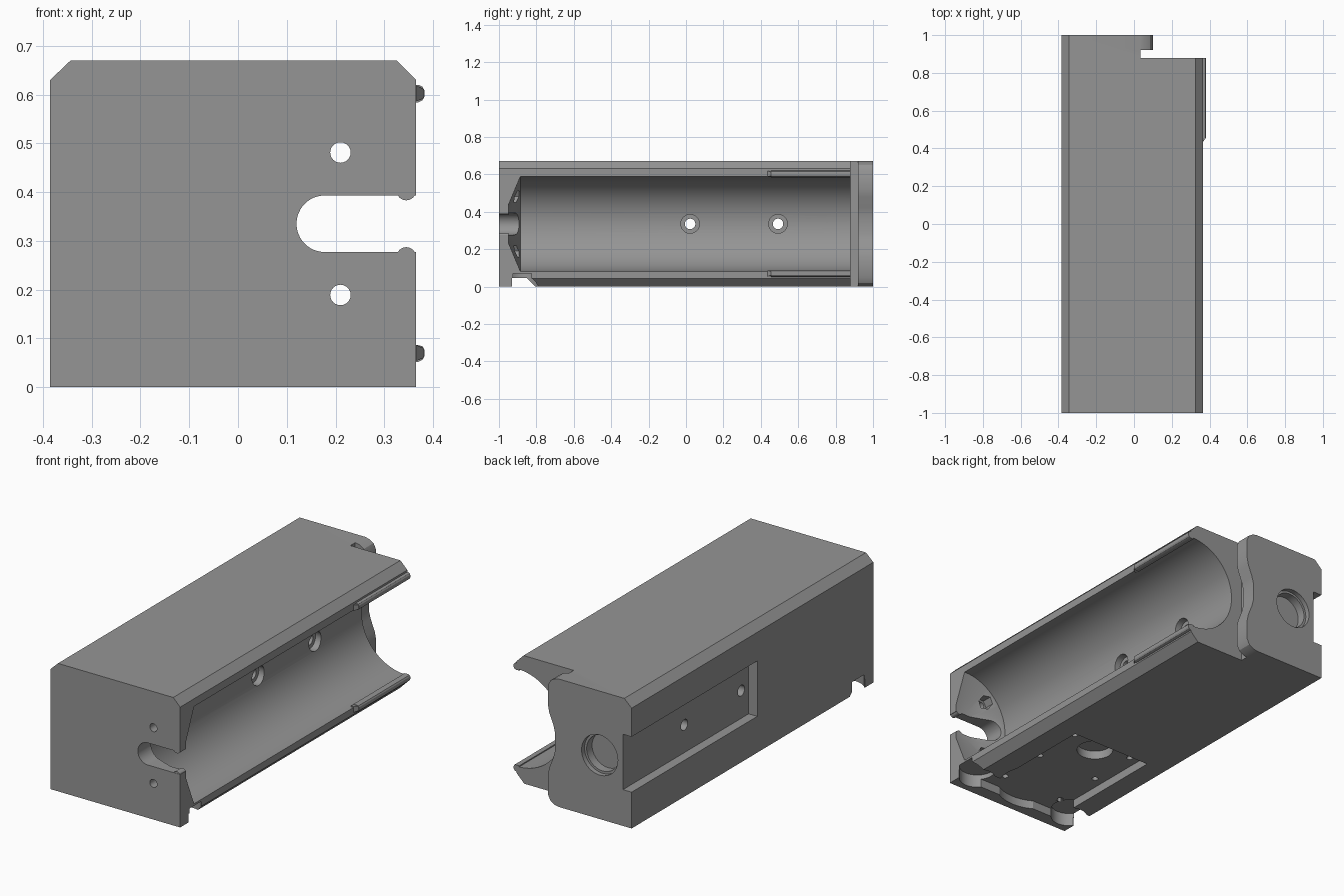
import bpy, bmesh, math
from mathutils import Vector

if "Cube" in bpy.data.objects:
    bpy.data.objects.remove(bpy.data.objects["Cube"])

grey = bpy.data.materials.new("grey plastic")
grey.diffuse_color = (0.30, 0.30, 0.30, 1)
grey.use_nodes = True
grey.node_tree.nodes["Principled BSDF"].inputs["Base Color"].default_value = grey.diffuse_color
AXES = {'x': lambda a, b, d: (d, a, b), 'y': lambda a, b, d: (a, d, b), 'z': lambda a, b, d: (a, b, d)}


def prism(name, pts, axis, d0, d1, pts2=None):
    """Solid between two matching outlines at d0 and d1 along an axis."""
    bm = bmesh.new()
    f = AXES[axis]
    a = [bm.verts.new(f(*p, d0)) for p in pts]
    b = [bm.verts.new(f(*p, d1)) for p in (pts2 or pts)]
    n = len(a)
    bm.faces.new(a)
    bm.faces.new(b[::-1])
    for i in range(n):
        bm.faces.new((a[i], b[i], b[(i + 1) % n], a[(i + 1) % n]))
    bmesh.ops.recalc_face_normals(bm, faces=bm.faces)
    me = bpy.data.meshes.new(name)
    bm.to_mesh(me)
    bm.free()
    me.materials.append(grey)
    ob = bpy.data.objects.new(name, me)
    bpy.context.collection.objects.link(ob)
    return ob


def ring(cu, cv, r, n=40, start=0.0):
    return [(cu + r * math.cos(start + 2 * math.pi * i / n),
             cv + r * math.sin(start + 2 * math.pi * i / n)) for i in range(n)]


def rect(u0, u1, v0, v1):
    return [(u0, v0), (u1, v0), (u1, v1), (u0, v1)]


L, R, TOP, MID = -0.385, 0.365, 0.67, 0.335

# Main block with chamfered top edges
body = prism("body", [(L, 0), (R, 0), (R, 0.63), (0.325, TOP), (-0.343, TOP), (L, 0.63)], 'y', -1, 1)


def cut(*args):
    c = prism(*args)
    c.hide_render = True
    c.hide_viewport = False
    m = body.modifiers.new(c.name, 'BOOLEAN')
    m.operation = 'DIFFERENCE'
    m.solver = 'EXACT'
    m.object = c
    bpy.context.view_layer.objects.active = body
    bpy.ops.object.modifier_apply(modifier=m.name)
    bpy.data.objects.remove(c, do_unlink=True)


# Open back corner, neck groove and pinched end plate
cut("neck_cut", rect(0.035, 0.6, -0.1, 0.8), 'y', 0.88, 0.92)
half = [(0.03, -0.001), (0.06, 0.005), (0.085, 0.02), (0.10, 0.05), (0.10, 0.15),
        (0.092, 0.19), (0.068, 0.25), (0.058, 0.29)]
edge = half + [(x, TOP - z) for x, z in half[::-1]]
cut("end_plate_cut", edge + [(0.03, 0.8), (0.6, 0.8), (0.6, -0.1), (0.03, -0.1)], 'y', 0.91, 1.1)

# Round cradle with a tapered front end
CX, BR = 0.356, 0.255
cut("cradle", ring(CX, MID, BR, 96), 'y', -0.885, 0.90)
cut("taper", ring(CX, MID, 0.10, 96), 'y', -0.95, -0.8849, ring(CX, MID, BR, 96))

# Slot in the front wall
h = 0.058
arc = [(0.178 + h * math.cos(t), MID + h * math.sin(t))
       for t in [math.radians(90 + 180 * i / 24) for i in range(25)]]
cut("front_slot", arc + [(0.5, MID - h), (0.5, MID + h)], 'y', -1.1, -0.88)

# Screw holes with hexagonal nut pockets
for s in (-1, 1):
    z = MID + s * 0.146
    cut("screw_hole", ring(0.21, z, 0.021, 24), 'y', -1.1, -0.8)
    cut("nut_pocket", ring(0.21, z, 0.036, 6), 'y', -0.945, -0.86)

# Pocket on the left side and two holes through to the cradle
cut("side_pocket", rect(-0.04, 1.1, 0.19, 0.48), 'x', -0.5, -0.335)
for y in (0.022, 0.492):
    cut("through_hole", ring(y, MID, 0.028, 32), 'x', -0.5, 0.3)
    cut("counterbore", ring(y, MID, 0.05, 32), 'x', 0.07, 0.3)

# Stepped round socket in the back end
cut("socket_rim", ring(-0.2, MID, 0.105, 48), 'y', 0.975, 1.1)
cut("socket", ring(-0.2, MID, 0.093, 48), 'y', 0.93, 1.1)

# Bevel under the right lip
cut("lip_bevel", [(0.32, -0.001), (0.40, 0.079), (0.5, 0.079), (0.5, -0.1), (0.32, -0.1)], 'y', -0.86, 0.9)

# Cover recess in the underside: panel area, cross channel and scalloped front
D = 0.045
cut("panel_recess", rect(-0.27, 0.20, -0.84, -0.22), 'z', -0.1, D)
cut("cross_channel", [(-0.93, -0.1), (-0.93, D), (-0.85, D), (-0.805, 0), (-0.805, -0.1)], 'x', -0.6, 0.6)
cut("front_scallop", ring(-0.01, -0.74, 0.22, 64), 'z', -0.1, D)
for x in (-0.31, 0.29):
    cut("corner_scallop", ring(x, -0.875, 0.09, 40), 'z', -0.1, 0.07)
cut("panel_socket", ring(-0.03, -0.34, 0.09, 40), 'z', -0.1, 0.09)
for x in (-0.215, 0.145):
    for y in (-0.29, -0.56, -0.83):
        cut("panel_hole", ring(x, y, 0.016, 16), 'z', -0.1, 0.10)


def smooth(ob):
    bpy.ops.object.select_all(action='DESELECT')
    ob.select_set(True)
    bpy.context.view_layer.objects.active = ob
    bpy.ops.object.shade_smooth_by_angle(angle=math.radians(28))


smooth(body)

# Rounded rails along both lips, tapered at their front ends
for name, z in (("lower_rail", 0.07), ("upper_rail", 0.602)):
    prof = [(0.350, z - 0.018), (0.370, z - 0.018), (0.378, z - 0.014), (0.382, z - 0.007),
            (0.382, z + 0.007), (0.378, z + 0.014), (0.370, z + 0.018), (0.350, z + 0.018)]
    flat = [(min(x, 0.366), v) for x, v in prof]
    if z < 0.3:
        prof = [(x, min(v, 0.086)) for x, v in prof]
    smooth(prism(name, prof, 'y', 0.455, 0.88))
    tip = [(0.350, z - 0.016), (0.366, z - 0.016), (0.366, z + 0.016), (0.350, z + 0.016)]
    base = [(0.350, z - 0.016), (0.380, z - 0.010), (0.380, z + 0.010), (0.350, z + 0.016)]
    prism(name + "_tip", tip, 'y', 0.435, 0.455, base)

# Small snap bumps at the mouth of the front slot
for name, s in (("lower_snap", -1), ("upper_snap", 1)):
    smooth(prism(name, ring(0.345, MID + s * 0.068, 0.02, 24), 'y', -0.999, -0.95))
